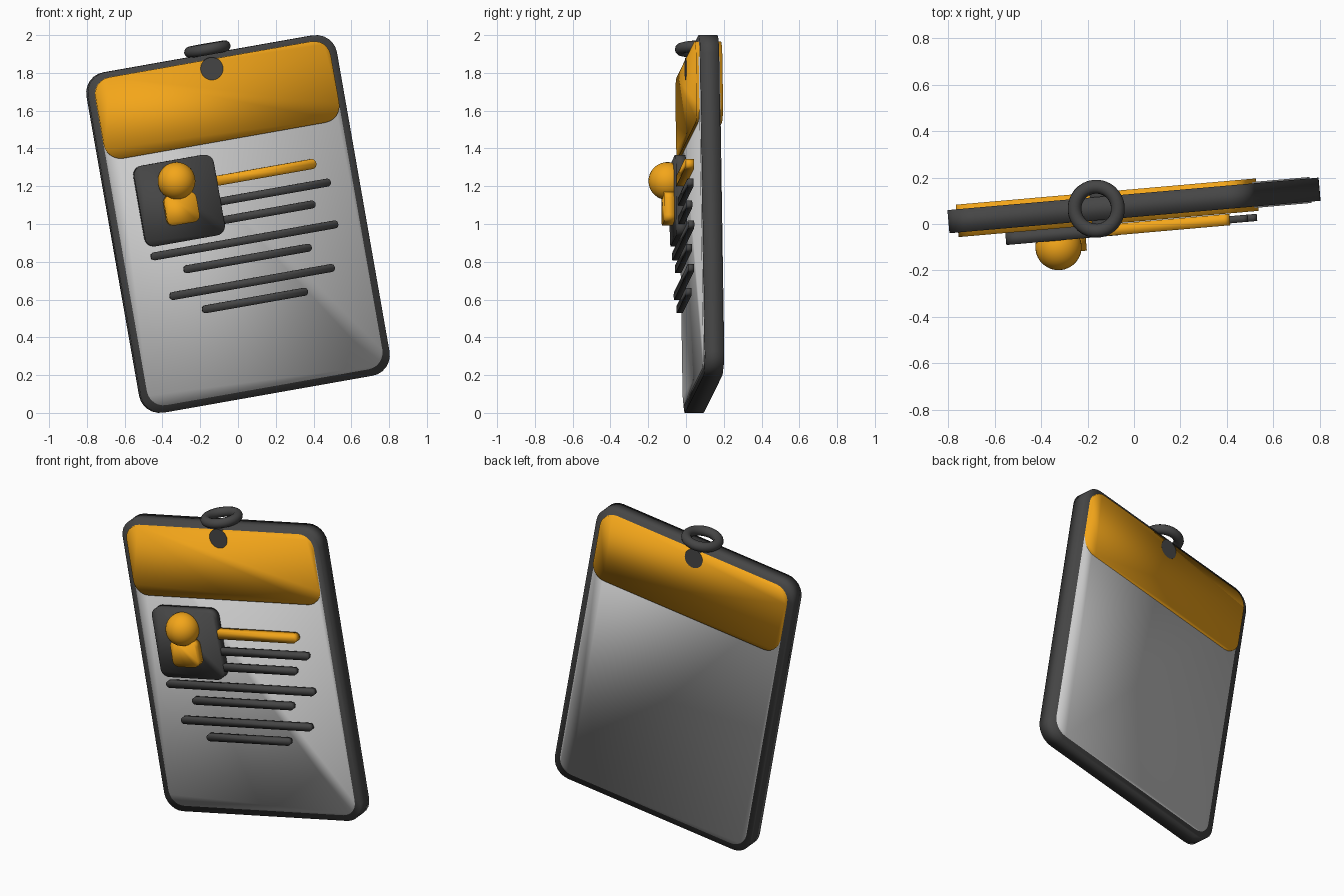
import bpy, bmesh
from math import radians, cos, sin, pi
from mathutils import Matrix

if "Cube" in bpy.data.objects:
    bpy.data.objects.remove(bpy.data.objects["Cube"])

# The whole badge is built upright, then tilted and turned as one
POSE = (Matrix.Translation((0, 0.08, 1)) @ Matrix.Rotation(radians(5), 4, 'Z')
        @ Matrix.Rotation(radians(-10), 4, 'Y'))


def colour(name, rgb):
    mat = bpy.data.materials.new(name)
    mat.diffuse_color = (*rgb, 1)
    mat.use_nodes = True
    mat.node_tree.nodes["Principled BSDF"].inputs["Base Color"].default_value = mat.diffuse_color
    return mat


DARK = colour("dark_plastic", (0.06, 0.06, 0.06))
ORANGE = colour("orange_plastic", (0.9, 0.38, 0.01))


def place(obj, name, mat):
    obj.name = name
    obj.data.name = name
    obj.matrix_world = POSE @ obj.matrix_basis
    if mat:
        obj.data.materials.append(mat)
    obj.data.shade_smooth()
    return obj


def slab(name, centre, size, radius, depth, mat=None, segments=6):
    """Rounded rectangle in x-z, extruded between two y depths."""
    bm = bmesh.new()
    hw, hh = size[0] / 2 - radius, size[1] / 2 - radius
    ring = []
    for q, (sx, sz) in enumerate([(1, 1), (-1, 1), (-1, -1), (1, -1)]):
        for i in range(segments + 1):
            a = (q + i / segments) * pi / 2
            ring.append(bm.verts.new((centre[0] + sx * hw + radius * cos(a), depth[0],
                                      centre[1] + sz * hh + radius * sin(a))))
    face = bm.faces.new(ring)
    out = bmesh.ops.extrude_face_region(bm, geom=[face])
    moved = [v for v in out["geom"] if isinstance(v, bmesh.types.BMVert)]
    bmesh.ops.translate(bm, verts=moved, vec=(0, depth[1] - depth[0], 0))
    bmesh.ops.recalc_face_normals(bm, faces=bm.faces)
    mesh = bpy.data.meshes.new(name)
    bm.to_mesh(mesh)
    bm.free()
    obj = bpy.data.objects.new(name, mesh)
    bpy.context.collection.objects.link(obj)
    return place(obj, name, mat)


# Card: dark rim, grey faces, orange header band on both sides
slab("card_rim", (0, 0), (1.343, 1.829), 0.11, (-0.05, 0.05), DARK)
slab("card_face", (0, 0), (1.27, 1.755), 0.09, (-0.056, 0.056))
slab("header_band", (0, 0.667), (1.27, 0.436), 0.09, (-0.07, 0.07), ORANGE)

# Strap hole plug and hanging ring
bpy.ops.mesh.primitive_cylinder_add(vertices=32, radius=0.06, depth=0.1406,
                                    location=(0, 0, 0.835), rotation=(pi / 2, 0, 0))
place(bpy.context.object, "strap_hole", DARK)
bpy.context.object.data.set_sharp_from_angle(angle=radians(40))
bpy.ops.mesh.primitive_torus_add(major_radius=0.095, minor_radius=0.03, major_segments=32,
                                 minor_segments=12, location=(0, 0, 0.94))
place(bpy.context.object, "hanging_ring", DARK)

# Portrait: photo tile, head and shoulders
slab("photo_tile", (-0.295, 0.178), (0.43, 0.433), 0.05, (-0.122, -0.068), DARK)
slab("portrait_body", (-0.295, 0.134), (0.175, 0.162), 0.035, (-0.176, -0.12), ORANGE)
bpy.ops.mesh.primitive_uv_sphere_add(segments=32, ring_count=16, radius=0.1,
                                     location=(-0.295, -0.15, 0.283))
place(bpy.context.object, "portrait_head", ORANGE)

# Text bars: thick orange title, then thin dark lines (centre x, z, length)
slab("title_bar", (0.155, 0.246), (0.6, 0.053), 0.024, (-0.121, -0.072), ORANGE, 4)
lines = [(0.155, 0.135, 0.72), (0.155, 0.035, 0.52), (0.01, -0.09, 1.01),
         (0.01, -0.187, 0.69), (0.012, -0.314, 0.89), (0.01, -0.413, 0.57)]
for n, (x, z, length) in enumerate(lines, 1):
    slab(f"text_line_{n}", (x, z), (length, 0.042), 0.019, (-0.113, -0.082), DARK, 4)
